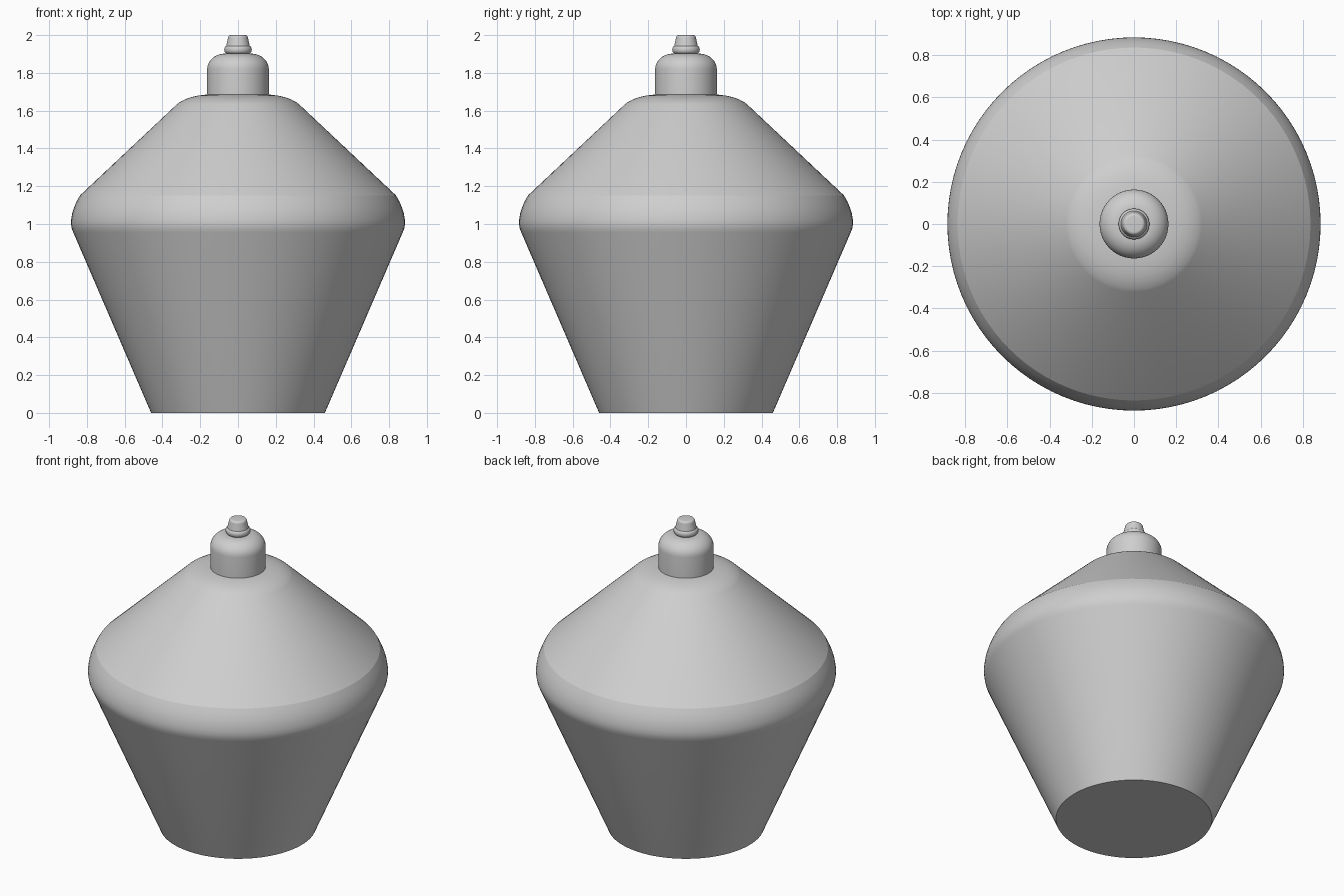
import bpy, bmesh, math

if "Cube" in bpy.data.objects:
    bpy.data.objects.remove(bpy.data.objects["Cube"])

SEGMENTS = 96

grey = bpy.data.materials.new("light grey")
grey.diffuse_color = (0.62, 0.62, 0.62, 1)
grey.use_nodes = True
grey.node_tree.nodes["Principled BSDF"].inputs["Base Color"].default_value = grey.diffuse_color


def lathe(name, profile, angle=25):
    """Spin a (radius, height) profile round z and cap both ends."""
    bm = bmesh.new()
    rings = []
    for r, z in profile:
        rings.append([bm.verts.new((r * math.cos(2 * math.pi * i / SEGMENTS),
                                    r * math.sin(2 * math.pi * i / SEGMENTS), z))
                      for i in range(SEGMENTS)])
    for a, b in zip(rings, rings[1:]):
        for i in range(SEGMENTS):
            j = (i + 1) % SEGMENTS
            bm.faces.new((a[i], a[j], b[j], b[i]))
    bm.faces.new(rings[0][::-1])
    bm.faces.new(rings[-1])
    mesh = bpy.data.meshes.new(name)
    bm.to_mesh(mesh)
    bm.free()
    mesh.materials.append(grey)
    obj = bpy.data.objects.new(name, mesh)
    bpy.context.collection.objects.link(obj)
    bpy.context.view_layer.objects.active = obj
    obj.select_set(True)
    bpy.ops.object.shade_smooth_by_angle(angle=math.radians(angle))
    obj.select_set(False)
    return obj


# Tapered body with a rounded belly and sloping shoulder
lathe("body", [(0.46, 0), (0.872, 0.955), (0.88, 0.975), (0.884, 1.0),
               (0.883, 1.025), (0.877, 1.06), (0.867, 1.09), (0.853, 1.122),
               (0.836, 1.152), (0.322, 1.635), (0.307, 1.646), (0.28, 1.66),
               (0.25, 1.671), (0.21, 1.68), (0.15, 1.687)], 15)

# Domed neck
dome = [(0.07 + 0.093 * math.cos(t), 1.82 + 0.082 * math.sin(t))
        for t in (math.pi / 2 * k / 10 for k in range(11))]
lathe("neck", [(0.163, 1.675)] + dome, 30)

# Ring under the tip
ring = [(0.06 + 0.013 * math.cos(t), 1.923 + 0.02 * math.sin(t))
        for t in (-math.pi / 2 + math.pi * k / 10 for k in range(11))]
lathe("tip_ring", [(0.06, 1.89)] + ring, 30)

# Small rounded tip
tip_top = [(0.037 + 0.016 * math.cos(t), 1.984 + 0.016 * math.sin(t))
           for t in (math.pi / 2 * k / 6 for k in range(7))]
lathe("tip", [(0.064, 1.935)] + tip_top, 30)
